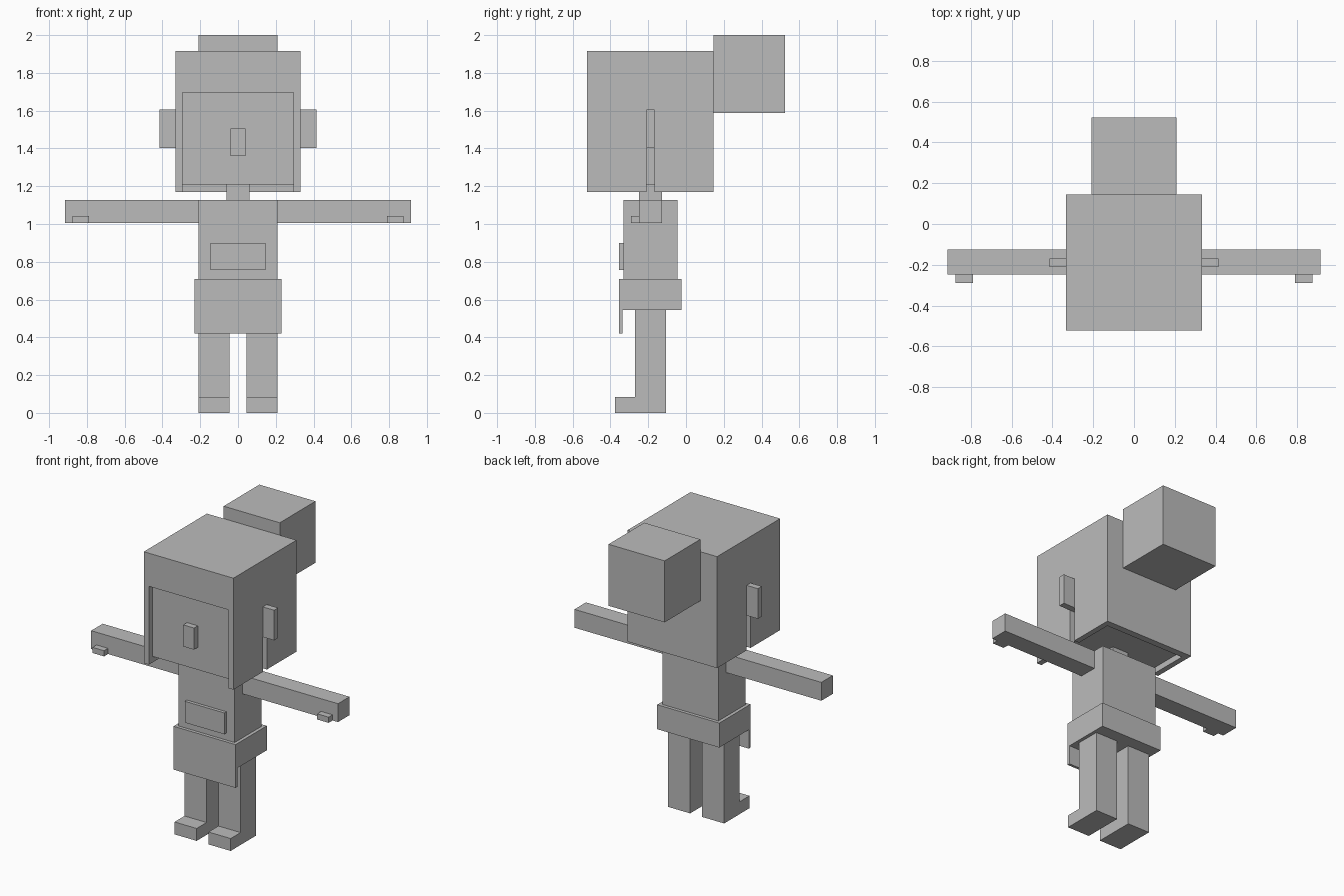
import bpy
import bmesh

if "Cube" in bpy.data.objects:
    bpy.data.objects.remove(bpy.data.objects["Cube"])

grey = bpy.data.materials.new("plain grey")
grey.diffuse_color = (0.5, 0.5, 0.5, 1)
grey.use_nodes = True
grey.node_tree.nodes["Principled BSDF"].inputs["Base Color"].default_value = grey.diffuse_color


def extrude_x(name, profile, x0, x1):
    """Solid from a (y, z) outline swept between x0 and x1."""
    bm = bmesh.new()
    face = bm.faces.new([bm.verts.new((x0, y, z)) for y, z in profile])
    ext = bmesh.ops.extrude_face_region(bm, geom=[face])["geom"]
    verts = [v for v in ext if isinstance(v, bmesh.types.BMVert)]
    bmesh.ops.translate(bm, verts=verts, vec=(x1 - x0, 0, 0))
    bmesh.ops.recalc_face_normals(bm, faces=bm.faces)
    mesh = bpy.data.meshes.new(name)
    bm.to_mesh(mesh)
    bm.free()
    mesh.materials.append(grey)
    obj = bpy.data.objects.new(name, mesh)
    bpy.context.collection.objects.link(obj)
    return obj


def box(name, x, y, z):
    """Block given by its (low, high) extents on each axis."""
    outline = [(y[0], z[0]), (y[1], z[0]), (y[1], z[1]), (y[0], z[1])]
    return extrude_x(name, outline, x[0], x[1])


def cut(target, cutter):
    """Subtract a block and throw the block away."""
    mod = target.modifiers.new("cut", 'BOOLEAN')
    mod.operation = 'DIFFERENCE'
    mod.solver = 'EXACT'
    mod.object = cutter
    bpy.context.view_layer.objects.active = target
    bpy.ops.object.modifier_apply(modifier=mod.name)
    bpy.data.objects.remove(cutter)


# Head and the hair shell around it, open over the face and underneath
box("head", (-0.295, 0.295), (-0.483, 0.1), (1.21, 1.875))
box("nose", (-0.04, 0.04), (-0.523, -0.483), (1.36, 1.505))
hair = box("hair", (-0.332, 0.332), (-0.523, 0.145), (1.17, 1.917))
cut(hair, box("cavity", (-0.295, 0.295), (-0.483, 0.1), (1.1, 1.875)))
cut(hair, box("face_opening", (-0.295, 0.295), (-0.6, -0.45), (1.1, 1.695)))
for s in (-1, 1):
    xs = sorted((s * 0.28, s * 0.4))
    cut(hair, box("side_slit", xs, (-0.21, -0.168), (1.1, 1.403)))
box("hair_bun", (-0.208, 0.208), (0.145, 0.523), (1.588, 2.0))

# Body
box("neck", (-0.06, 0.06), (-0.248, -0.126), (1.127, 1.21))
box("torso", (-0.208, 0.208), (-0.332, -0.046), (0.71, 1.127))
box("pocket", (-0.146, 0.146), (-0.354, -0.332), (0.757, 0.9))

# Skirt with a thin flap hanging in front
extrude_x("skirt", [(-0.354, 0.42), (-0.336, 0.42), (-0.336, 0.546),
                    (-0.024, 0.546), (-0.024, 0.71), (-0.354, 0.71)],
          -0.23, 0.23)

# Paired parts
foot_outline = [(-0.375, 0), (-0.107, 0), (-0.107, 0.546),
                (-0.27, 0.546), (-0.27, 0.083), (-0.375, 0.083)]
for s, side in ((-1, "left"), (1, "right")):
    def span(a, b):
        return sorted((s * a, s * b))
    box(side + "_ear", span(0.295, 0.415), (-0.21, -0.168), (1.403, 1.605))
    box(side + "_arm", span(0.208, 0.915), (-0.248, -0.126), (1.004, 1.127))
    box(side + "_thumb", span(0.79, 0.875), (-0.29, -0.248), (1.004, 1.042))
    extrude_x(side + "_leg", foot_outline, *span(0.044, 0.208))
